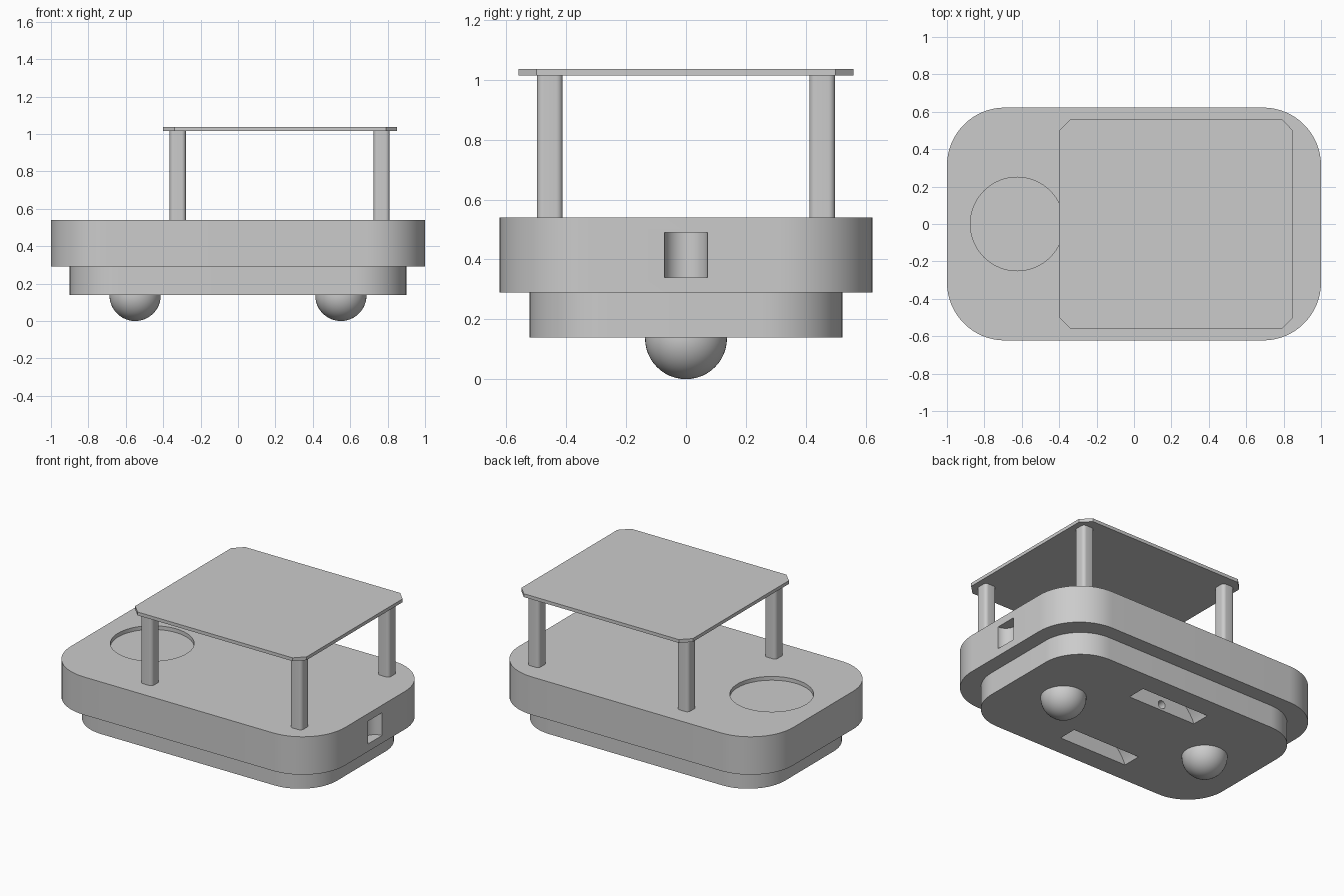
import bpy, bmesh, math
from mathutils import Matrix, Vector

if "Cube" in bpy.data.objects:
    bpy.data.objects.remove(bpy.data.objects["Cube"], do_unlink=True)

grey = bpy.data.materials.new("plain grey")
grey.use_nodes = True
grey.diffuse_color = (0.6, 0.6, 0.6, 1)
grey.node_tree.nodes["Principled BSDF"].inputs["Base Color"].default_value = (0.6, 0.6, 0.6, 1)


def finish(name, bm):
    bmesh.ops.recalc_face_normals(bm, faces=bm.faces)
    mesh = bpy.data.meshes.new(name)
    bm.to_mesh(mesh)
    bm.free()
    mesh.materials.append(grey)
    obj = bpy.data.objects.new(name, mesh)
    bpy.context.collection.objects.link(obj)
    return obj


def slab(name, centre, size, z0, z1, radius=0, segments=16):
    """Upright block whose vertical edges are rounded or chamfered."""
    bm = bmesh.new()
    place = Matrix.Translation((*centre, (z0 + z1) / 2)) @ Matrix.Diagonal((*size, z1 - z0, 1))
    bmesh.ops.create_cube(bm, size=1, matrix=place)
    if radius:
        upright = [e for e in bm.edges if abs(e.verts[0].co.z - e.verts[1].co.z) > 0.001]
        bmesh.ops.bevel(bm, geom=upright, offset=radius, segments=segments,
                        profile=0.5, affect='EDGES')
    return finish(name, bm)


def cylinder(name, centre, radius, length, along_y=False):
    bm = bmesh.new()
    turn = Matrix.Rotation(math.pi / 2, 4, 'X') if along_y else Matrix()
    bmesh.ops.create_cone(bm, cap_ends=True, segments=64, radius1=radius, radius2=radius,
                          depth=length, matrix=Matrix.Translation(centre) @ turn)
    return finish(name, bm)


def carve(obj, cutter):
    mod = obj.modifiers.new("carve", 'BOOLEAN')
    mod.operation = 'DIFFERENCE'
    mod.solver = 'EXACT'
    mod.object = cutter
    bpy.context.view_layer.objects.active = obj
    bpy.ops.object.modifier_apply(modifier=mod.name)
    bpy.data.objects.remove(cutter, do_unlink=True)


def smooth(obj):
    bpy.ops.object.select_all(action='DESELECT')
    obj.select_set(True)
    bpy.context.view_layer.objects.active = obj
    bpy.ops.object.shade_smooth_by_angle(angle=math.radians(30))


# Upper body with a round recess on top and a curved pocket in one end
upper_body = slab("upper_body", (0, 0), (2, 1.245), 0.29, 0.54, 0.31)
carve(upper_body, cylinder("recess_cutter", (-0.625, 0, 0.565), 0.25, 0.1))
carve(upper_body, cylinder("pocket_cutter", (1, 0, 0.415), 0.072, 0.15))
smooth(upper_body)

# Lower body with two wheel wells, each with an axle hole in its inner wall
lower_body = slab("lower_body", (0, 0), (1.8, 1.045), 0.14, 0.29, 0.27)
for side in (-1, 1):
    carve(lower_body, cylinder("well_cutter", (0, side * 0.32, 0.04), 0.27, 0.125, True))
    carve(lower_body, cylinder("axle_cutter", (0, side * 0.22, 0.18), 0.027, 0.12, True))
smooth(lower_body)

# Ball casters under each end
for end, x in (("rear", -0.55), ("front", 0.55)):
    bm = bmesh.new()
    bmesh.ops.create_uvsphere(bm, u_segments=48, v_segments=24, radius=0.137,
                              matrix=Matrix.Translation((x, 0, 0.137)))
    bmesh.ops.bisect_plane(bm, geom=bm.verts[:] + bm.edges[:] + bm.faces[:],
                           plane_co=Vector((0, 0, 0.145)), plane_no=Vector((0, 0, 1)),
                           clear_outer=True)
    smooth(finish(end + "_ball_caster", bm))

# Four posts carrying the raised deck
for end, x in (("rear", -0.322), ("front", 0.768)):
    for side, y in (("right", -0.455), ("left", 0.455)):
        smooth(slab(f"{end}_{side}_post", (x, y), (0.086, 0.086), 0.54, 1.015, 0.022, 6))

# Thin deck with chamfered corners
slab("deck", (0.225, 0), (1.25, 1.12), 1.015, 1.037, 0.06, 1)
